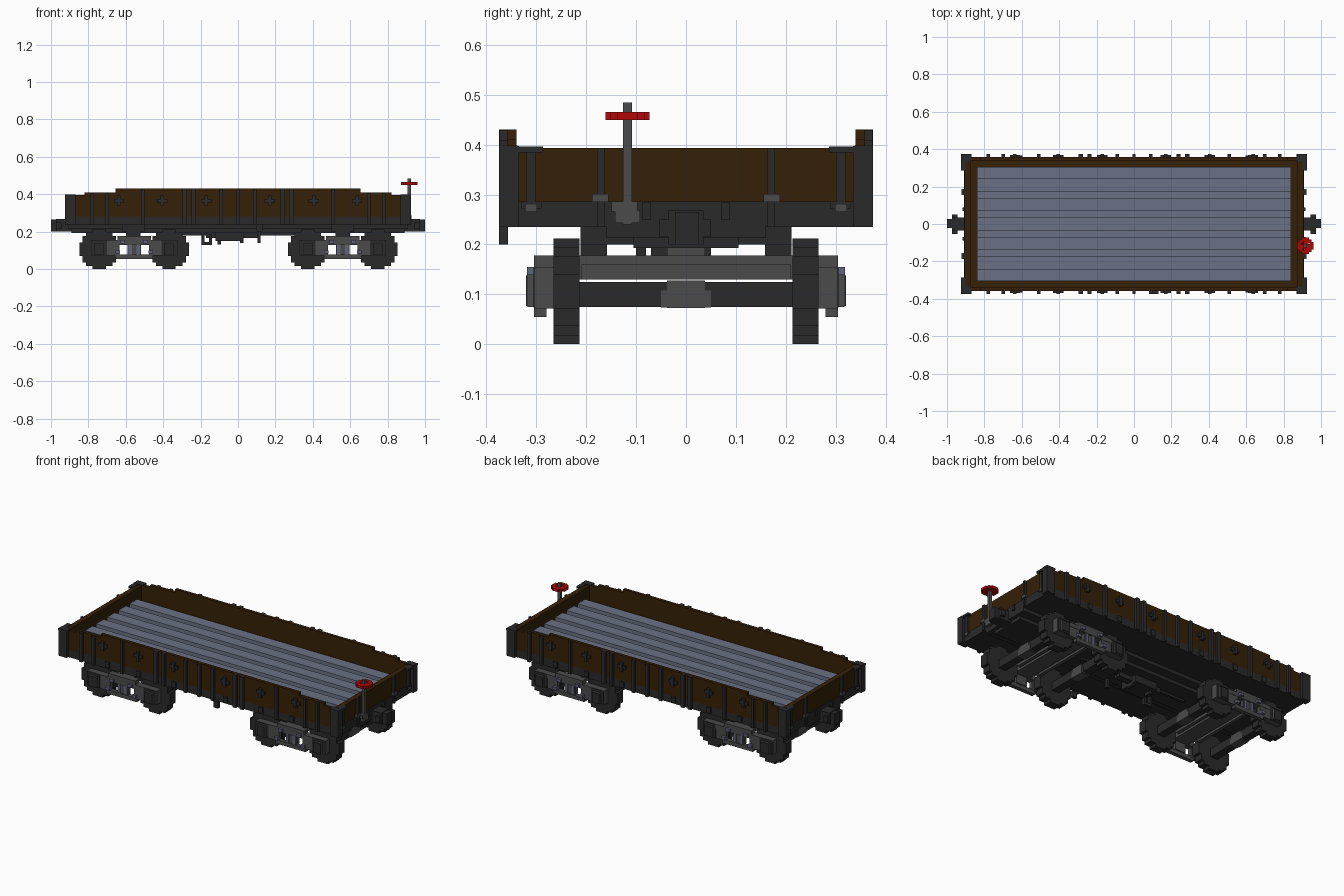
import bpy, bmesh
from itertools import product

if "Cube" in bpy.data.objects:
    bpy.data.objects.remove(bpy.data.objects["Cube"])


def material(name, rgb):
    m = bpy.data.materials.new(name)
    m.use_nodes = True
    m.diffuse_color = (*rgb, 1)
    bsdf = m.node_tree.nodes["Principled BSDF"]
    bsdf.inputs["Base Color"].default_value = (*rgb, 1)
    bsdf.inputs["Roughness"].default_value = 0.8
    return m


BROWN = material("brown wood", (0.035, 0.0145, 0.002))
DARK = material("dark iron", (0.023, 0.023, 0.023))
GREY = material("grey iron", (0.07, 0.07, 0.07))
STEEL = material("blue grey steel", (0.143, 0.166, 0.23))
RED = material("red paint", (0.43, 0.002, 0.002))
PALE = material("pale steel", (0.12, 0.13, 0.20))


def finish(name, bm, mat):
    bmesh.ops.recalc_face_normals(bm, faces=bm.faces)
    me = bpy.data.meshes.new(name)
    bm.to_mesh(me)
    bm.free()
    me.materials.append(mat)
    ob = bpy.data.objects.new(name, me)
    bpy.context.collection.objects.link(ob)
    return ob


def boxes(name, mat, items, mx=False, my=False):
    """One object from boxes (x0, x1, y0, y1, z0, z1), optionally mirrored in x and y."""
    bm = bmesh.new()
    for sx, sy in product((1, -1) if mx else (1,), (1, -1) if my else (1,)):
        for x0, x1, y0, y1, z0, z1 in items:
            vs = bmesh.ops.create_cube(bm, size=1)["verts"]
            for v in vs:
                v.co = (sx * ((x0 + x1) / 2 + v.co.x * (x1 - x0)),
                        sy * ((y0 + y1) / 2 + v.co.y * (y1 - y0)),
                        (z0 + z1) / 2 + v.co.z * (z1 - z0))
    return finish(name, bm, mat)


def prism(name, mat, points, a, b, axis):
    """Extrude a closed outline from a to b along the x or y axis."""
    put = {"x": lambda u, v, t: (t, u, v), "y": lambda u, v, t: (u, t, v)}[axis]
    bm = bmesh.new()
    face = bm.faces.new([bm.verts.new(put(u, v, a)) for u, v in points])
    new = bmesh.ops.extrude_face_region(bm, geom=[face])["geom"]
    shift = put(0, 0, b - a)
    bmesh.ops.translate(bm, vec=shift, verts=[g for g in new if isinstance(g, bmesh.types.BMVert)])
    return finish(name, bm, mat)


def stepped_disc(cx, cy, steps):
    """Blocky circle outline from (half width, half height) steps, widest first."""
    quarter = []
    for i, (w, h) in enumerate(steps):
        quarter.append((w, h))
        if i + 1 < len(steps):
            quarter.append((steps[i + 1][0], h))
    out = quarter + [(-x, y) for x, y in reversed(quarter)]
    out += [(-x, -y) for x, y in quarter] + [(x, -y) for x, y in reversed(quarter)]
    return [(cx + x, cy + y) for x, y in out]


# Body walls with the stepped top edge
side = [(-0.91, 0.28), (0.91, 0.28), (0.91, 0.395), (0.82, 0.395), (0.82, 0.41), (0.655, 0.41),
        (0.655, 0.43), (-0.655, 0.43), (-0.655, 0.41), (-0.82, 0.41), (-0.82, 0.395), (-0.91, 0.395)]
for s, n in ((1, "back"), (-1, "front")):
    prism(f"{n}_side_wall", BROWN, side, s * 0.34, s * 0.359, "y")
boxes("end_walls", BROWN, [(0.875, 0.905, -0.341, 0.341, 0.28, 0.393)], mx=True)
boxes("inner_ledge_sides", BROWN, [(-0.876, 0.876, 0.3, 0.341, 0.28, 0.305)], my=True)
boxes("inner_ledge_ends", BROWN, [(0.835, 0.876, -0.301, 0.301, 0.28, 0.305)], mx=True)

# Ridged floor
floor = [(-0.305, 0.28), (-0.305, 0.324)]
for i in range(5):
    c = -0.21 + i * 0.105
    floor += [(c - 0.035, 0.324), (c - 0.035, 0.358), (c + 0.035, 0.358), (c + 0.035, 0.324)]
floor += [(0.305, 0.324), (0.305, 0.28)]
prism("ridged_floor", STEEL, floor, -0.84, 0.84, "x")

# Underframe
boxes("underframe", DARK, [(-0.91, 0.91, -0.359, 0.359, 0.235, 0.286)])
boxes("centre_sill", DARK, [(-0.91, 0.91, -0.16, 0.16, 0.214, 0.236),
                            (-0.89, 0.89, -0.105, 0.105, 0.193, 0.215)])
boxes("bolsters", DARK, [(0.52, 0.60, 0.158, 0.212, 0.172, 0.236),
                         (0.50, 0.62, 0.0, 0.212, 0.2, 0.236)], mx=True, my=True)

# Side ribs: tall central pairs, slimmer outer ones, short frame brackets
ribs = [(x - 0.011, x + 0.011, 0.355, 0.375, 0.235, 0.43) for x in (0.237, 0.285)]
ribs += [(x - 0.009, x + 0.009, 0.355, 0.374, 0.235, top)
         for x, top in ((0.09, 0.428), (0.51, 0.428), (0.70, 0.408), (0.78, 0.408))]
ribs += [(x - 0.014, x + 0.014, 0.355, 0.366, 0.243, 0.277) for x in (0.17, 0.405, 0.61)]
boxes("side_ribs", DARK, ribs, mx=True, my=True)
boxes("middle_rib", DARK, [(-0.009, 0.009, 0.355, 0.374, 0.235, 0.428)], my=True)

# Plus shaped tie plates
plus = []
for x in (0.17, 0.405, 0.637):
    plus += [(x - 0.027, x + 0.027, 0.355, 0.368, 0.357, 0.375),
             (x - 0.009, x + 0.009, 0.355, 0.374, 0.339, 0.393)]
boxes("tie_plates", DARK, plus, mx=True, my=True)

# Corner posts and caps
boxes("corner_posts", DARK, [(0.87, 0.925, 0.357, 0.375, 0.235, 0.397),
                             (0.903, 0.925, 0.335, 0.375, 0.235, 0.397),
                             (0.868, 0.926, 0.338, 0.375, 0.387, 0.398),
                             (0.898, 0.926, 0.287, 0.34, 0.384, 0.396)], mx=True, my=True)

# End ribs and brackets
boxes("end_ribs", DARK, [(0.9, 0.918, 0.163, 0.178, 0.235, 0.393),
                         (0.9, 0.918, 0.302, 0.32, 0.27, 0.393),
                         (0.9, 0.915, 0.29, 0.33, 0.272, 0.286),
                         (0.9, 0.918, 0.07, 0.088, 0.25, 0.284)], mx=True, my=True)
boxes("end_rib_feet", GREY, [(0.9, 0.922, 0.155, 0.188, 0.285, 0.301),
                             (0.9, 0.92, 0.299, 0.323, 0.265, 0.28)], mx=True, my=True)

# Couplers
boxes("couplers", DARK, [(0.89, 0.972, -0.035, 0.035, 0.2, 0.268),
                         (0.945, 0.972, -0.053, 0.05, 0.215, 0.25),
                         (0.965, 1.0, -0.022, 0.026, 0.2, 0.265)], mx=True)

# Wheel sets and trucks
wheel_steps = [(0.106, 0.035), (0.089, 0.07), (0.07, 0.089), (0.035, 0.106)]
for t, end in ((0.56, "left"), (-0.555, "right")):
    for d, pos in ((0.187, "a"), (-0.187, "b")):
        x = t + d
        boxes(f"{end}_axle_{pos}", DARK, [(x - 0.024, x + 0.024, -0.28, 0.28, 0.075, 0.125)])
        boxes(f"{end}_axle_hub_{pos}", GREY, [(x - 0.027, x + 0.027, -0.038, 0.038, 0.073, 0.128),
                                              (x - 0.026, x + 0.026, -0.05, 0.05, 0.074, 0.108)])
        for s, n in ((1, "back"), (-1, "front")):
            prism(f"{end}_{n}_wheel_{pos}", DARK, stepped_disc(x, 0.106, wheel_steps),
                  s * 0.214, s * 0.266, "y")
        # Journal boxes with dark covers
        boxes(f"{end}_journal_boxes_{pos}", GREY,
              [(x - 0.044, x + 0.044, 0.265, 0.303, 0.072, 0.155),
               (x - 0.026, x + 0.026, 0.3, 0.318, 0.075, 0.14)], my=True)
        boxes(f"{end}_journal_covers_{pos}", DARK,
              [(x - 0.042, x + 0.042, 0.302, 0.306, 0.074, 0.153),
               (x - 0.024, x + 0.024, 0.317, 0.321, 0.077, 0.138)], my=True)
    # Side frames with an open spring window
    boxes(f"{end}_side_frames", GREY, [
        (t - 0.15, t + 0.15, 0.266, 0.305, 0.13, 0.155),
        (t - 0.09, t + 0.09, 0.266, 0.305, 0.15, 0.178),
        (t - 0.10, t + 0.10, 0.28, 0.305, 0.055, 0.078),
        (t - 0.15, t - 0.078, 0.278, 0.303, 0.072, 0.135),
        (t + 0.078, t + 0.15, 0.278, 0.303, 0.072, 0.135),
        (t - 0.036, t + 0.036, 0.272, 0.296, 0.076, 0.132)], my=True)
    boxes(f"{end}_springs", PALE, [(t + dx - 0.009, t + dx + 0.009, 0.275, 0.302, 0.078, 0.13)
                                   for dx in (-0.022, 0.022)], my=True)
    boxes(f"{end}_frame_bolts", PALE, [
        (t + dx - 0.012, t + dx + 0.012, 0.303, 0.319, z, z + 0.017)
        for dx, z in ((-0.06, 0.138), (0.06, 0.138), (-0.088, 0.082), (0.088, 0.082))], my=True)
    # Cross beams and centre pivot
    boxes(f"{end}_cross_beams", GREY, [(t - 0.05, t + 0.05, -0.29, 0.29, 0.13, 0.178),
                                       (t - 0.035, t + 0.035, -0.038, 0.038, 0.13, 0.2)])
    boxes(f"{end}_brake_beams", GREY, [(t + dx - 0.01, t + dx + 0.01, -0.21, 0.21, 0.13, 0.16)
                                       for dx in (-0.075, 0.075)])

# Brake gear beneath the middle
boxes("brake_gear", DARK, [(-0.12, 0.03, -0.07, 0.05, 0.15, 0.2),
                           (-0.17, 0.12, -0.02, 0.02, 0.165, 0.2),
                           (-0.195, -0.14, -0.1, -0.08, 0.13, 0.145),
                           (-0.195, -0.18, -0.1, -0.08, 0.13, 0.24),
                           (-0.155, -0.14, -0.1, -0.08, 0.13, 0.24),
                           (0.105, 0.12, -0.1, -0.08, 0.14, 0.24),
                           (-0.11, -0.09, -0.02, 0.02, 0.132, 0.152),
                           (0.01, 0.03, -0.02, 0.02, 0.14, 0.152),
                           (-0.35, 0.37, -0.006, 0.008, 0.18, 0.194)])
boxes("side_release_lever", DARK, [(0.1, 0.13, -0.375, -0.357, 0.2, 0.24)])

# Hand brake on the left end
HX, HY = 0.916, -0.117
boxes("brake_stem", GREY, [(HX - 0.009, HX + 0.009, HY - 0.009, HY + 0.009, 0.24, 0.485),
                           (0.9, HX + 0.012, HY - 0.025, HY + 0.025, 0.243, 0.268),
                           (0.9, HX + 0.012, HY - 0.032, HY + 0.02, 0.266, 0.286)])
rim = [(0.024, 0.044, -0.02, 0.02, 0.45, 0.466), (-0.044, -0.024, -0.02, 0.02, 0.45, 0.466),
       (-0.02, 0.02, 0.024, 0.044, 0.45, 0.466), (-0.02, 0.02, -0.044, -0.024, 0.45, 0.466)]
rim += [(sx * 0.023 - 0.011, sx * 0.023 + 0.011, sy * 0.023 - 0.011, sy * 0.023 + 0.011, 0.45, 0.466)
        for sx, sy in product((1, -1), repeat=2)]
rim += [(-0.03, 0.03, -0.011, 0.011, 0.452, 0.464), (-0.011, 0.011, -0.03, 0.03, 0.452, 0.464)]
wheel = boxes("brake_wheel", RED, rim)
wheel.location = (HX, HY, 0)
